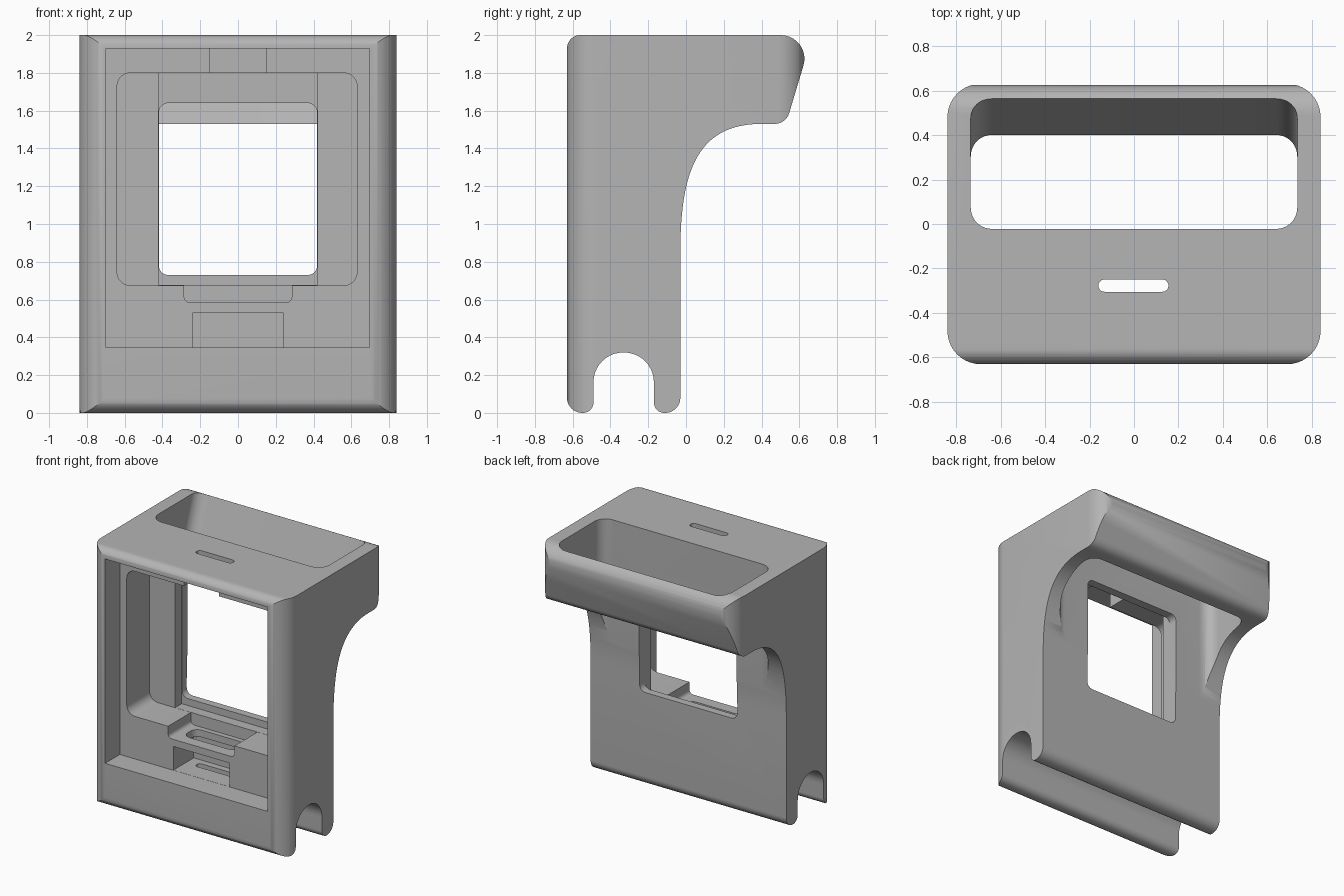
import bpy
import bmesh
import math
from mathutils import Vector

cube = bpy.data.objects.get("Cube")
if cube:
    bpy.data.objects.remove(cube, do_unlink=True)

grey = bpy.data.materials.new("plain grey")
grey.use_nodes = True
colour = (0.46, 0.46, 0.46, 1)
grey.diffuse_color = colour
grey.node_tree.nodes["Principled BSDF"].inputs["Base Color"].default_value = colour


def fillet(corners, steps=10):
    """Round each (a, b, radius) corner of a closed outline."""
    out = []
    for i, (a, b, r) in enumerate(corners):
        p = Vector((a, b))
        if r == 0:
            out.append(p)
            continue
        u = (Vector(corners[i - 1][:2]) - p).normalized()
        v = (Vector(corners[(i + 1) % len(corners)][:2]) - p).normalized()
        half = u.angle(v) / 2
        centre = p + (u + v).normalized() * r / math.sin(half)
        start = p + u * r / math.tan(half) - centre
        end = p + v * r / math.tan(half) - centre
        sweep = math.pi - 2 * half
        for k in range(steps + 1):
            t = k / steps
            arc = start * math.sin((1 - t) * sweep) + end * math.sin(t * sweep)
            out.append(centre + arc / math.sin(sweep))
    return out


def rect(a0, a1, b0, b1, r=0):
    return fillet([(a0, b0, r), (a1, b0, r), (a1, b1, r), (a0, b1, r)])


def place(outline, axis, t):
    """Put a 2D outline in space at position t along an axis."""
    result = []
    for p in outline:
        co = list(p)
        co.insert("xyz".index(axis), t)
        result.append(co)
    return result


def loft(name, loop_a, loop_b):
    """Closed solid between two matching loops, normals facing out."""
    bm = bmesh.new()
    va = [bm.verts.new(c) for c in loop_a]
    vb = [bm.verts.new(c) for c in loop_b]
    bm.faces.new(va[::-1])
    bm.faces.new(vb)
    for i in range(len(va)):
        bm.faces.new((va[i - 1], va[i], vb[i], vb[i - 1]))
    bm.normal_update()
    if bm.calc_volume(signed=True) < 0:
        bmesh.ops.reverse_faces(bm, faces=bm.faces[:])
    mesh = bpy.data.meshes.new(name)
    bm.to_mesh(mesh)
    bm.free()
    mesh.materials.append(grey)
    obj = bpy.data.objects.new(name, mesh)
    bpy.context.collection.objects.link(obj)
    return obj


def prism(name, outline, axis, lo, hi):
    return loft(name, place(outline, axis, lo), place(outline, axis, hi))


def combine(target, cutter, operation="DIFFERENCE"):
    mod = target.modifiers.new(cutter.name, "BOOLEAN")
    mod.operation = operation
    mod.solver = "EXACT"
    mod.object = cutter
    bpy.context.view_layer.objects.active = target
    bpy.ops.object.modifier_apply(modifier=mod.name)
    bpy.data.objects.remove(cutter, do_unlink=True)


# Side profile: two legs, curved bracket and sloping rear lip
curve = [Vector(p) for p in ((-0.03, 0.85), (-0.03, 1.28), (0.06, 1.53), (0.4, 1.53))]
bracket = []
for k in range(25):
    t = k / 24
    weights = ((1 - t) ** 3, 3 * t * (1 - t) ** 2, 3 * t * t * (1 - t), t ** 3)
    p = sum((w * c for w, c in zip(weights, curve)), Vector((0, 0)))
    bracket.append((p.x, p.y, 0))
profile = [(-0.63, 0, 0.08), (-0.49, 0, 0.055), (-0.49, 0.32, 0.158),
           (-0.17, 0.32, 0.158), (-0.17, 0, 0.055), (-0.03, 0, 0.08)]
profile += bracket
profile += [(0.529, 1.53, 0.08), (0.67, 2, 0.125), (-0.63, 2, 0.07)]
body = prism("holder_body", fillet(profile), "x", -1, 1)

# Rounded plan corners
plan = rect(-0.84, 0.84, -0.631, 0.631, 0.15)
combine(body, prism("plan_limit", plan, "z", -0.2, 2.2), "INTERSECT")


# Rear bin, open at top and bottom, with its back wall sloping
def bin_loop(z):
    return place(rect(-0.735, 0.735, -0.022, 0.57 - 0.36 * (2 - z), 0.095), "z", z)


combine(body, loft("bin_cutter", bin_loop(0.9), bin_loop(2.1)))

# Front recesses and window, from shallow to deep
front_cuts = [
    ("outer_recess", rect(-0.7, 0.695, 0.345, 1.93), -0.45),
    ("inner_recess", rect(-0.64, 0.63, 0.675, 1.8, 0.07), -0.17),
    ("window_recess", rect(-0.42, 0.42, 0.676, 1.799), -0.09),
    ("window", rect(-0.419, 0.419, 0.73, 1.64, 0.05), 0.05),
    ("lower_notch", rect(-0.285, 0.285, 0.585, 0.75, 0.03), -0.171),
    ("upper_notch", rect(-0.15, 0.15, 1.75, 1.929), -0.2),
    ("lower_pocket", rect(-0.24, 0.24, 0.346, 0.53), -0.2),
]
for name, outline, depth in front_cuts:
    combine(body, prism(name, outline, "y", -1, depth))

# Strap slots through the top, the shelf and the floor
shelf_slot = rect(-0.22, 0.22, -0.36, -0.21, 0.06)
combine(body, prism("shelf_slot", shelf_slot, "z", 0.5, 0.62))
top_slot = rect(-0.16, 0.155, -0.305, -0.25, 0.027)
combine(body, prism("strap_slot", top_slot, "z", 0.2, 2.1))

bpy.ops.object.select_all(action="DESELECT")
body.select_set(True)
bpy.context.view_layer.objects.active = body
bpy.ops.object.shade_smooth_by_angle(angle=math.radians(30))
